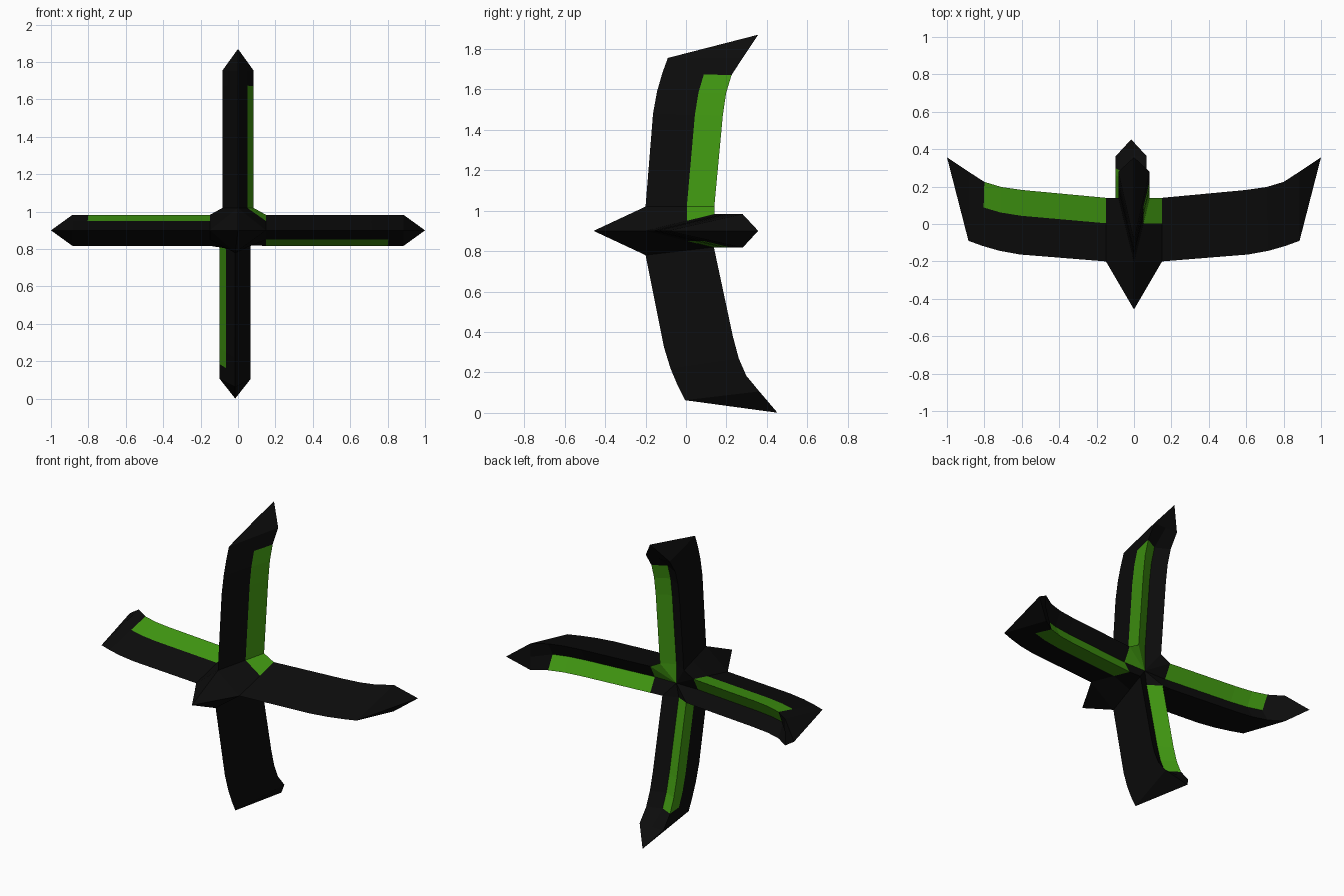
import bpy, bmesh, math

if "Cube" in bpy.data.objects:
    bpy.data.objects.remove(bpy.data.objects["Cube"])

def material(name, rgb):
    m = bpy.data.materials.new(name)
    m.diffuse_color = (*rgb, 1)
    m.use_nodes = True
    m.node_tree.nodes["Principled BSDF"].inputs["Base Color"].default_value = m.diffuse_color
    return m

BLACK = material("matte black", (0.0037, 0.0037, 0.0037))
GREEN = material("bright green", (0.055, 0.33, 0.006))
CENTRE_Z = 0.90
HALF = 0.083          # half thickness along the rear lips

# Blade stations: front edge (s, y), rear lip (s, y), channel depth
STATIONS = [
    ((0.15, -0.200), (0.15, 0.140), 0.045),
    ((0.61, -0.163), (0.60, 0.182), 0.045),
    ((0.72, -0.143), (0.71, 0.198), 0.045),
    ((0.81, -0.117), (0.80, 0.225), 0.045),
    ((0.885, -0.09), (0.885, 0.28), 0.0),
]
TIP = (1.0, 0.357)
SPLIT = 0.60          # where the colour band starts across the side

# Blades clockwise: name, direction (x, z), base distance, lean, sideways shift
BLADES = [
    ("top_blade", (0, 1), 0.12, 0.0, 0.0),
    ("right_blade", (1, 0), 0.15, 0.0, 0.0),
    ("bottom_blade", (0, -1), 0.12, math.radians(6.7), 0.015),
    ("left_blade", (-1, 0), 0.15, 0.0, 0.0),
]

def placer(direction, base, lean, shift):
    """Maps blade coordinates (outward, depth, clockwise) to the world."""
    dx, dz = direction
    c, s = math.cos(lean), math.sin(lean)
    def place(p):
        u, v = p[0] - 0.15, p[1] + 0.20
        out, y, t = base + u * c - v * s, -0.20 + u * s + v * c, p[2] + shift
        return (dx * out + dz * t, y, CENTRE_Z + dz * out - dx * t)
    return place

def ring(station):
    """Wedge section: sharp front, split sides, notched back."""
    (fs, fy), (ls, ly), depth = station
    gs, gy = fs + (ls - fs) * SPLIT, fy + (ly - fy) * SPLIT
    g = HALF * SPLIT
    return [(fs, fy, 0), (gs, gy, g), (ls, ly, HALF), (ls, ly - depth, 0),
            (ls, ly, -HALF), (gs, gy, -g)]

def finish(bm, name, caps):
    bmesh.ops.recalc_face_normals(bm, faces=bm.faces[:])
    bmesh.ops.delete(bm, geom=caps, context='FACES_ONLY')
    mesh = bpy.data.meshes.new(name)
    bm.to_mesh(mesh)
    bm.free()
    mesh.materials.append(BLACK)
    mesh.materials.append(GREEN)
    bpy.context.collection.objects.link(bpy.data.objects.new(name, mesh))

# Four blades, green on the clockwise rear side and its half of the channel
bases = []
for name, direction, base, lean, shift in BLADES:
    place = placer(direction, base, lean, shift)
    bm = bmesh.new()
    rows = [[bm.verts.new(place(p)) for p in ring(st)] for st in STATIONS]
    bases.append([v.co.copy() for v in rows[0]])
    for i, (a, b) in enumerate(zip(rows, rows[1:])):
        for k in range(6):
            n = (k + 1) % 6
            f = bm.faces.new((a[k], a[n], b[n], b[k]))
            f.material_index = int(i < 3 and k in (1, 2))
    tip = bm.verts.new(place((*TIP, 0)))
    for k in range(6):
        bm.faces.new((rows[-1][k], rows[-1][(k + 1) % 6], tip))
    cap = bm.faces.new(rows[0])
    finish(bm, name, [cap])

# Hub with a four-sided front spike; one quadrant is green
bm = bmesh.new()
rings = [[bm.verts.new(co) for co in b] for b in bases]
apex = bm.verts.new((0, -0.457, CENTRE_Z))
back = bm.verts.new((0, 0.095, CENTRE_Z))
for i in range(4):
    a, b = rings[i], rings[(i + 1) % 4]
    bm.faces.new((apex, a[0], b[0]))
    bm.faces.new((a[0], a[1], b[5], b[0]))
    quadrant = [bm.faces.new((a[1], a[2], b[4], b[5])),
                bm.faces.new((a[2], a[3], back)),
                bm.faces.new((a[2], back, b[4])),
                bm.faces.new((back, b[3], b[4]))]
    for f in quadrant:
        f.material_index = int(i == 0)
caps = [bm.faces.new(r) for r in rings]
finish(bm, "spiked_hub", caps)
